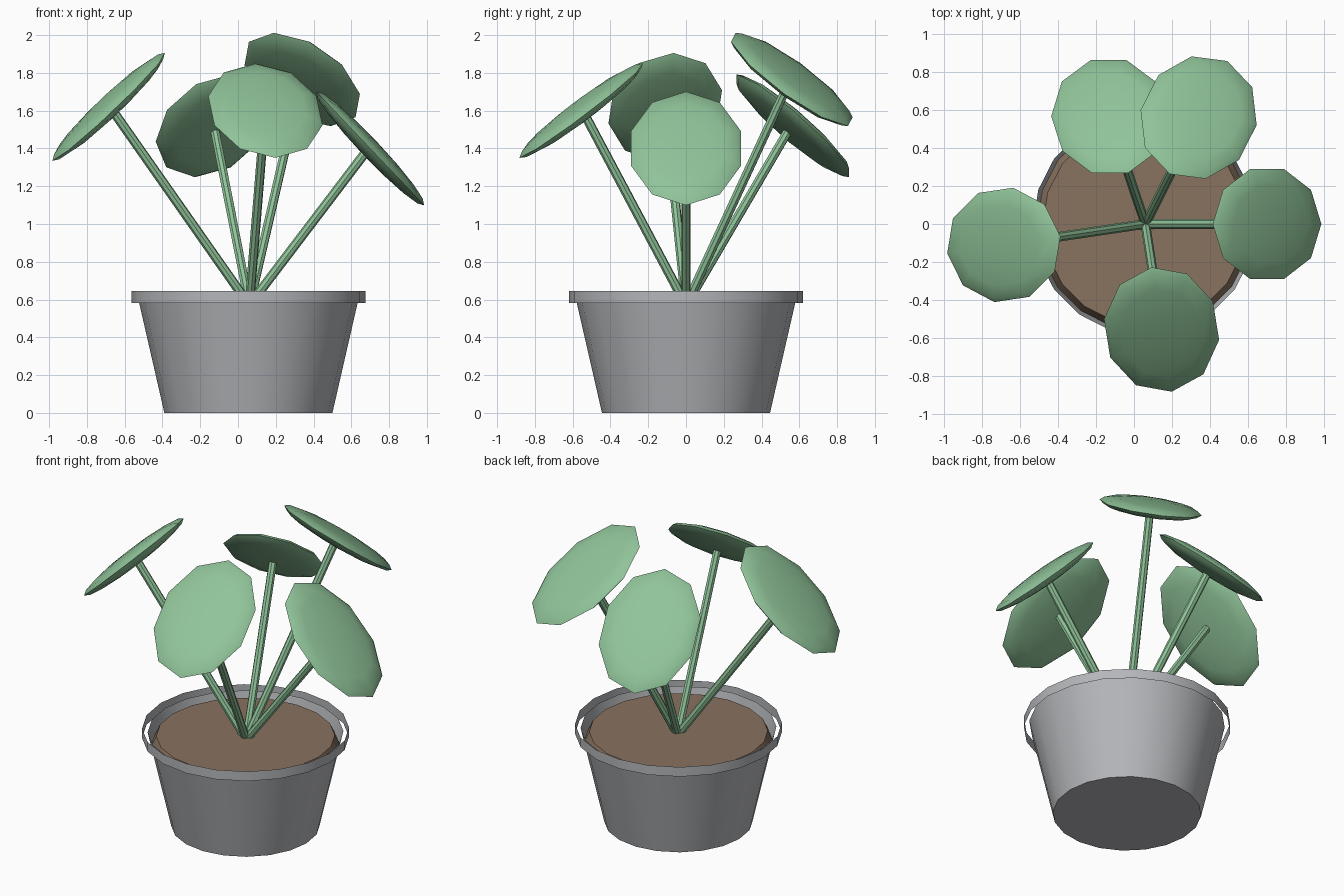
import bpy, bmesh, math
from mathutils import Matrix, Vector

old = bpy.data.objects.get("Cube")
if old:
    bpy.data.objects.remove(old, do_unlink=True)


def material(name, rgb):
    mat = bpy.data.materials.new(name)
    mat.use_nodes = True
    mat.diffuse_color = (*rgb, 1)
    mat.node_tree.nodes["Principled BSDF"].inputs["Base Color"].default_value = (*rgb, 1)
    return mat


GREY = material("pot grey", (0.46, 0.47, 0.49))
BROWN = material("soil brown", (0.25, 0.17, 0.115))
GREEN = material("leaf green", (0.28, 0.55, 0.32))

POT_X = 0.055
ROOT = Vector((0.06, 0, 0.57))


def finish(name, bm, mat):
    mesh = bpy.data.meshes.new(name)
    bm.to_mesh(mesh)
    bm.free()
    mesh.materials.append(mat)
    obj = bpy.data.objects.new(name, mesh)
    bpy.context.collection.objects.link(obj)
    bpy.ops.object.select_all(action='DESELECT')
    obj.select_set(True)
    bpy.context.view_layer.objects.active = obj
    bpy.ops.object.shade_smooth_by_angle(angle=math.radians(40))
    return obj


def turned(name, profile, mat, sides=20, cap_bottom=False, cap_top=False):
    """Revolve (radius, height) points, listed upwards, around the pot axis."""
    bm = bmesh.new()
    rings = []
    for r, z in profile:
        angles = [math.tau * i / sides for i in range(sides)]
        rings.append([bm.verts.new((POT_X + r * math.cos(a), r * math.sin(a), z)) for a in angles])
    for low, high in zip(rings, rings[1:]):
        for i in range(sides):
            j = (i + 1) % sides
            bm.faces.new((low[i], low[j], high[j], high[i]))
    if cap_bottom:
        bm.faces.new(rings[0][::-1])
    if cap_top:
        bm.faces.new(rings[-1])
    return finish(name, bm, mat)


# Pot: tapered open shell, separate thin rim band, mounded soil
turned("pot", [(0.445, 0), (0.587, 0.62)], GREY, cap_bottom=True)
turned("pot_rim", [(0.62, 0.582), (0.62, 0.645)], GREY)
turned("soil", [(0.565, 0.53), (0.535, 0.595)], BROWN, cap_top=True)


def leaf(name, centre, tilt):
    """Flattened ten-sided oval facing outwards; returns its facing direction."""
    out = Vector((centre.x - POT_X, centre.y, 0)).normalized()
    side = Vector((-out.y, out.x, 0))
    along = out * math.cos(tilt) - Vector((0, 0, math.sin(tilt)))
    normal = along.cross(side)
    frame = Matrix((along, side, normal)).transposed().to_4x4()
    bm = bmesh.new()
    bmesh.ops.create_uvsphere(bm, u_segments=10, v_segments=8, radius=1)
    # Flat edges at the inner and outer ends
    place = (Matrix.Translation(centre) @ frame @ Matrix.Diagonal((0.415, 0.305, 0.05, 1))
             @ Matrix.Rotation(math.radians(18), 4, 'Z'))
    bmesh.ops.transform(bm, matrix=place, verts=bm.verts)
    finish(name, bm, GREEN)
    return normal


def stem(name, start, end, radius=0.025):
    axis = end - start
    bm = bmesh.new()
    bmesh.ops.create_cone(bm, cap_ends=True, segments=8, radius1=radius, radius2=radius,
                          depth=axis.length)
    turn = axis.to_track_quat('Z', 'Y').to_matrix().to_4x4()
    bmesh.ops.transform(bm, matrix=Matrix.Translation((start + end) / 2) @ turn, verts=bm.verts)
    finish(name, bm, GREEN)


# Leaves with stems fanning out from the middle of the soil: centre, tilt in degrees
LEAVES = {
    "left": ((0.70, 0.0, 1.40), 46.5),
    "right": ((-0.685, -0.11, 1.62), 43.5),
    "front": ((0.145, -0.555, 1.60), 37),
    "back_left": ((0.34, 0.56, 1.765), 36.5),
    "back_right": ((-0.13, 0.565, 1.52), 41),
}
for label, (centre, tilt) in LEAVES.items():
    centre = Vector(centre)
    normal = leaf(label + "_leaf", centre, math.radians(tilt))
    stem(label + "_stem", ROOT, centre - normal * 0.045)
